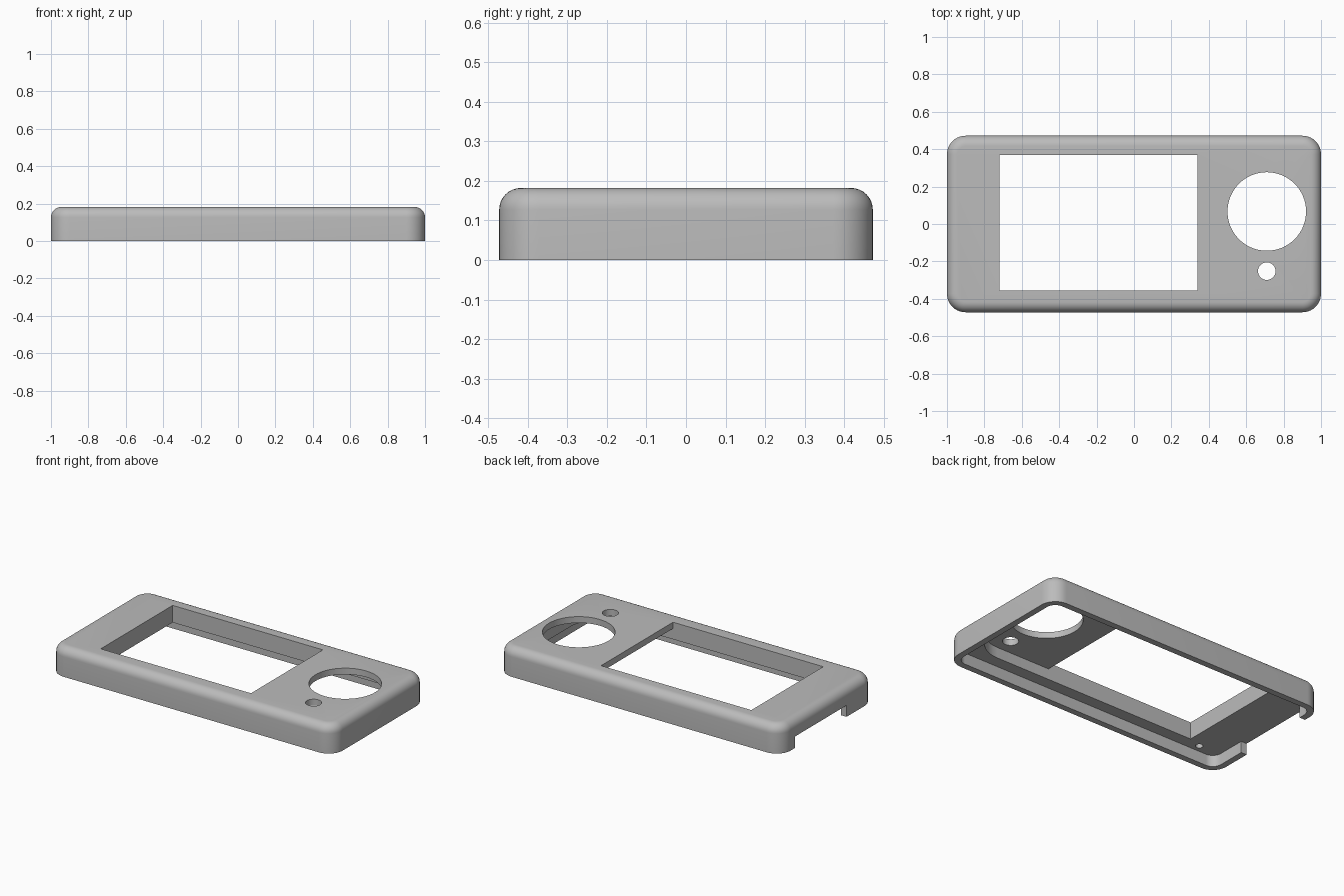
import bpy, bmesh, math

if "Cube" in bpy.data.objects:
    bpy.data.objects.remove(bpy.data.objects["Cube"])

HALF_X, HALF_Y, HEIGHT = 1.0, 0.472, 0.182
CORNER, FILLET, WALL = 0.1, 0.055, 0.04
DECK = 0.073          # underside of the thick deck
PLATE = 0.142         # underside of the thin plate above the pocket

grey = bpy.data.materials.new("grey_plastic")
grey.use_nodes = True
grey.diffuse_color = (0.5, 0.5, 0.5, 1)
grey.node_tree.nodes["Principled BSDF"].inputs["Base Color"].default_value = (0.5, 0.5, 0.5, 1)


def rounded_rect(x0, x1, y0, y1, radii, steps=10):
    """Outline from the +x +y corner, counter-clockwise, one radius per corner."""
    corners = [(x1, y1, -1, -1), (x0, y1, 1, -1), (x0, y0, 1, 1), (x1, y0, -1, 1)]
    points = []
    for i, ((x, y, sx, sy), r) in enumerate(zip(corners, radii)):
        if r == 0:
            points.append((x, y))
            continue
        for k in range(steps + 1):
            a = math.pi / 2 * (i + k / steps)
            points.append((x + sx * r + r * math.cos(a), y + sy * r + r * math.sin(a)))
    return points


def circle(x, y, r, steps=64):
    return [(x + r * math.cos(2 * math.pi * k / steps),
             y + r * math.sin(2 * math.pi * k / steps)) for k in range(steps)]


def loft(name, layers):
    """Closed solid through a stack of (outline, z) layers."""
    bm = bmesh.new()
    rings = [[bm.verts.new((x, y, z)) for x, y in outline] for outline, z in layers]
    n = len(rings[0])
    for low, high in zip(rings, rings[1:]):
        for i in range(n):
            j = (i + 1) % n
            bm.faces.new((low[i], low[j], high[j], high[i]))
    bm.faces.new(rings[0][::-1])
    bm.faces.new(rings[-1])
    bmesh.ops.recalc_face_normals(bm, faces=bm.faces)
    mesh = bpy.data.meshes.new(name)
    bm.to_mesh(mesh)
    bm.free()
    obj = bpy.data.objects.new(name, mesh)
    bpy.context.collection.objects.link(obj)
    mesh.materials.append(grey)
    return obj


def cut(body, name, outline, z0, z1):
    """Subtract an upright prism from the body."""
    cutter = loft(name, [(outline, z0), (outline, z1)])
    cutter.hide_render = True
    mod = body.modifiers.new(name, "BOOLEAN")
    mod.operation, mod.solver, mod.object = "DIFFERENCE", "EXACT", cutter
    bpy.context.view_layer.objects.active = body
    bpy.ops.object.modifier_apply(modifier=name)
    bpy.data.objects.remove(cutter)


def inset_outline(d):
    return rounded_rect(-HALF_X + d, HALF_X - d, -HALF_Y + d, HALF_Y - d, [CORNER - d] * 4)


# Outer body with rounded upright corners and a rounded top edge
layers = [(inset_outline(0), 0)]
for k in range(9):
    a = math.pi / 2 * k / 8
    layers.append((inset_outline(FILLET * (1 - math.cos(a))),
                   HEIGHT - FILLET * (1 - math.sin(a))))
cover = loft("case_cover", layers)

# Hollow underside, then the deeper pocket that leaves a thin top plate
WX0, WX1, WY0, WY1 = -0.72, 0.34, -0.355, 0.37
cut(cover, "cavity", inset_outline(WALL), -0.1, DECK)
cut(cover, "pocket", rounded_rect(WX0, 0.925, WY0, WY1, [0.2, 0, 0, 0.2]), 0.02, PLATE)

# Display window, dial opening and button hole
cut(cover, "window", rounded_rect(WX0, WX1, WY0, WY1, [0] * 4), 0.02, 0.3)
cut(cover, "dial_opening", circle(0.71, 0.067, 0.21), 0.02, 0.3)
cut(cover, "button_hole", circle(0.71, -0.252, 0.047, 32), 0.02, 0.3)

# Blind screw holes in the deck
for side in (-1, 1):
    cut(cover, "screw_hole", circle(-0.81, side * 0.385, 0.022, 24), 0.02, 0.13)

# Cable notch in the end wall
cut(cover, "cable_notch", rounded_rect(-1.1, -0.94, -0.19, 0.33, [0] * 4), -0.1, DECK)

# Smooth rounded areas, crisp edges elsewhere
bpy.ops.object.select_all(action="DESELECT")
cover.select_set(True)
bpy.context.view_layer.objects.active = cover
bpy.ops.object.shade_smooth_by_angle(angle=math.radians(30))
